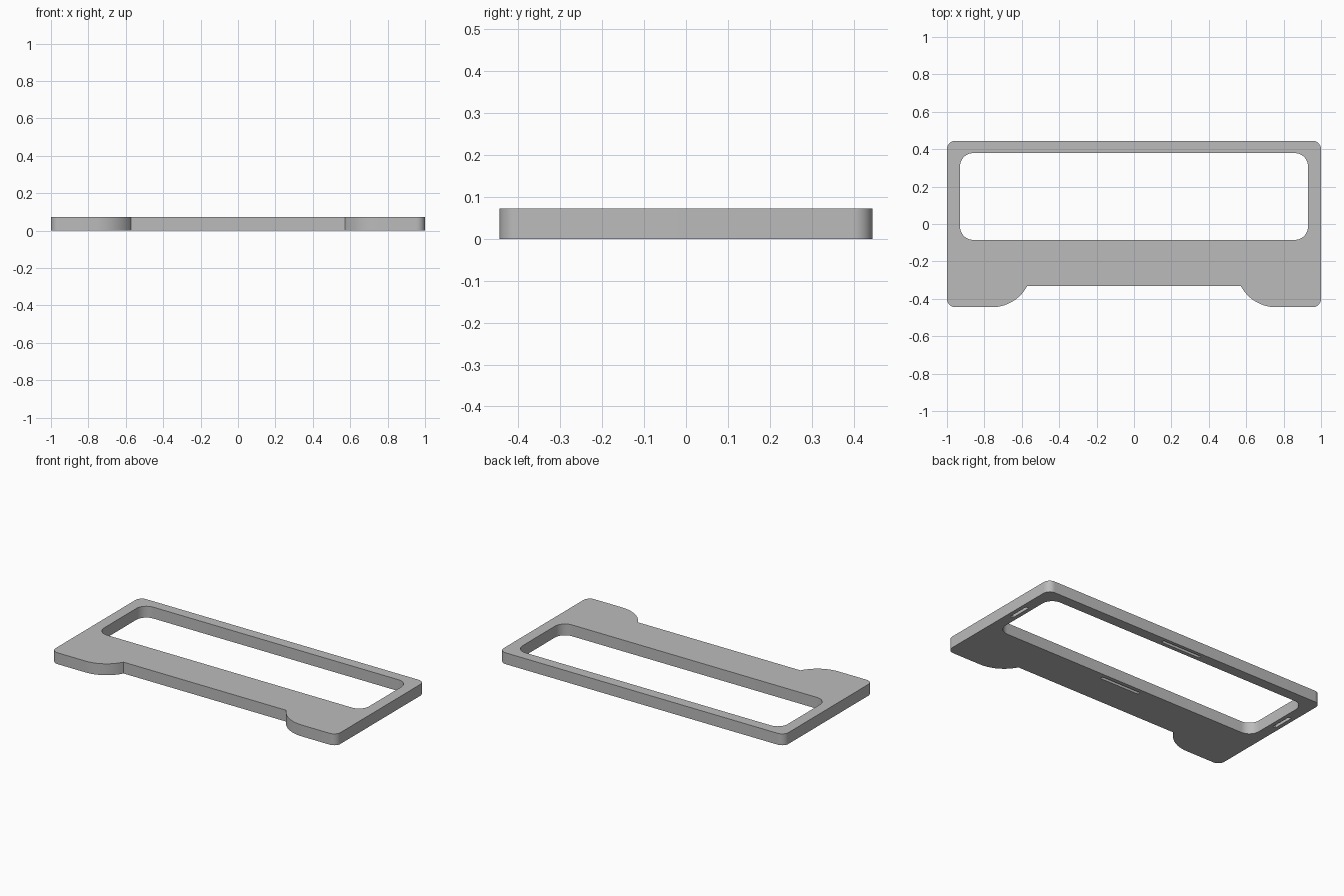
import bpy, bmesh
from math import sin, cos, pi, radians

cube = bpy.data.objects.get("Cube")
if cube:
    bpy.data.objects.remove(cube, do_unlink=True)

HEIGHT = 0.072
HALF_X, HALF_Y = 1.0, 0.445
HOLE_Y = 0.147          # centre of the window opening
HOLE_HX, HOLE_HY = 0.93, 0.232

grey = bpy.data.materials.new("plain grey")
grey.use_nodes = True
colour = (0.5, 0.5, 0.5, 1)
grey.diffuse_color = colour
grey.node_tree.nodes["Principled BSDF"].inputs["Base Color"].default_value = colour


def arc(cx, cy, r, start, end, steps=10):
    """Points along a circular arc, angles in degrees."""
    angles = [radians(start + (end - start) * i / steps) for i in range(steps + 1)]
    return [(cx + r * cos(a), cy + r * sin(a)) for a in angles]


def prism(name, outline, z0, z1):
    """Extrude a counter-clockwise outline from z0 up to z1."""
    bm = bmesh.new()
    base = bm.faces.new([bm.verts.new((x, y, z0)) for x, y in outline])
    top = bmesh.ops.extrude_face_region(bm, geom=[base], use_keep_orig=True)["geom"]
    moved = [v for v in top if isinstance(v, bmesh.types.BMVert)]
    bmesh.ops.translate(bm, verts=moved, vec=(0, 0, z1 - z0))
    bmesh.ops.recalc_face_normals(bm, faces=bm.faces)
    mesh = bpy.data.meshes.new(name)
    bm.to_mesh(mesh)
    bm.free()
    mesh.materials.append(grey)
    obj = bpy.data.objects.new(name, mesh)
    bpy.context.collection.objects.link(obj)
    return obj


def rounded_rect(cx, cy, hx, hy, r):
    points = []
    for sx, sy, a in ((1, 1, 0), (-1, 1, 90), (-1, -1, 180), (1, -1, 270)):
        points += arc(cx + sx * (hx - r), cy + sy * (hy - r), r, a, a + 90)
    return points


def rect(cx, cy, hx, hy):
    return [(cx - hx, cy - hy), (cx + hx, cy - hy), (cx + hx, cy + hy), (cx - hx, cy + hy)]


# Right half of the outline: recess edge, curved foot, rounded corners
R, FOOT_R = 0.045, 0.214
half = arc(0.76, FOOT_R - HALF_Y, FOOT_R, 208, 270, 14)
half += arc(HALF_X - R, R - HALF_Y, R, 270, 360)
half += arc(HALF_X - R, HALF_Y - R, R, 0, 90)
frame = prism("frame", half + [(-x, y) for x, y in reversed(half)], 0, HEIGHT)

# Window opening and the four shallow slots underneath
cutters = [prism("window_cutter",
                 rounded_rect(0, HOLE_Y, HOLE_HX, HOLE_HY, 0.07), -0.1, 0.2)]
SLOT_DEPTH, SLOT_HW, MARGIN = 0.036, 0.01, 0.035
for s in (-1, 1):
    cutters.append(prism("long_slot_cutter", rect(
        0, HOLE_Y + s * (HOLE_HY + MARGIN), 0.138, SLOT_HW), -0.1, SLOT_DEPTH))
    cutters.append(prism("short_slot_cutter", rect(
        s * (HOLE_HX + MARGIN), HOLE_Y, SLOT_HW, 0.069), -0.1, SLOT_DEPTH))

bpy.context.view_layer.objects.active = frame
frame.select_set(True)
for cutter in cutters:
    cutter.hide_render = True
    mod = frame.modifiers.new("cut", "BOOLEAN")
    mod.operation = "DIFFERENCE"
    mod.solver = "EXACT"
    mod.object = cutter
    bpy.ops.object.modifier_apply(modifier=mod.name)
    bpy.data.objects.remove(cutter, do_unlink=True)

bpy.ops.object.shade_smooth_by_angle(angle=radians(30))
